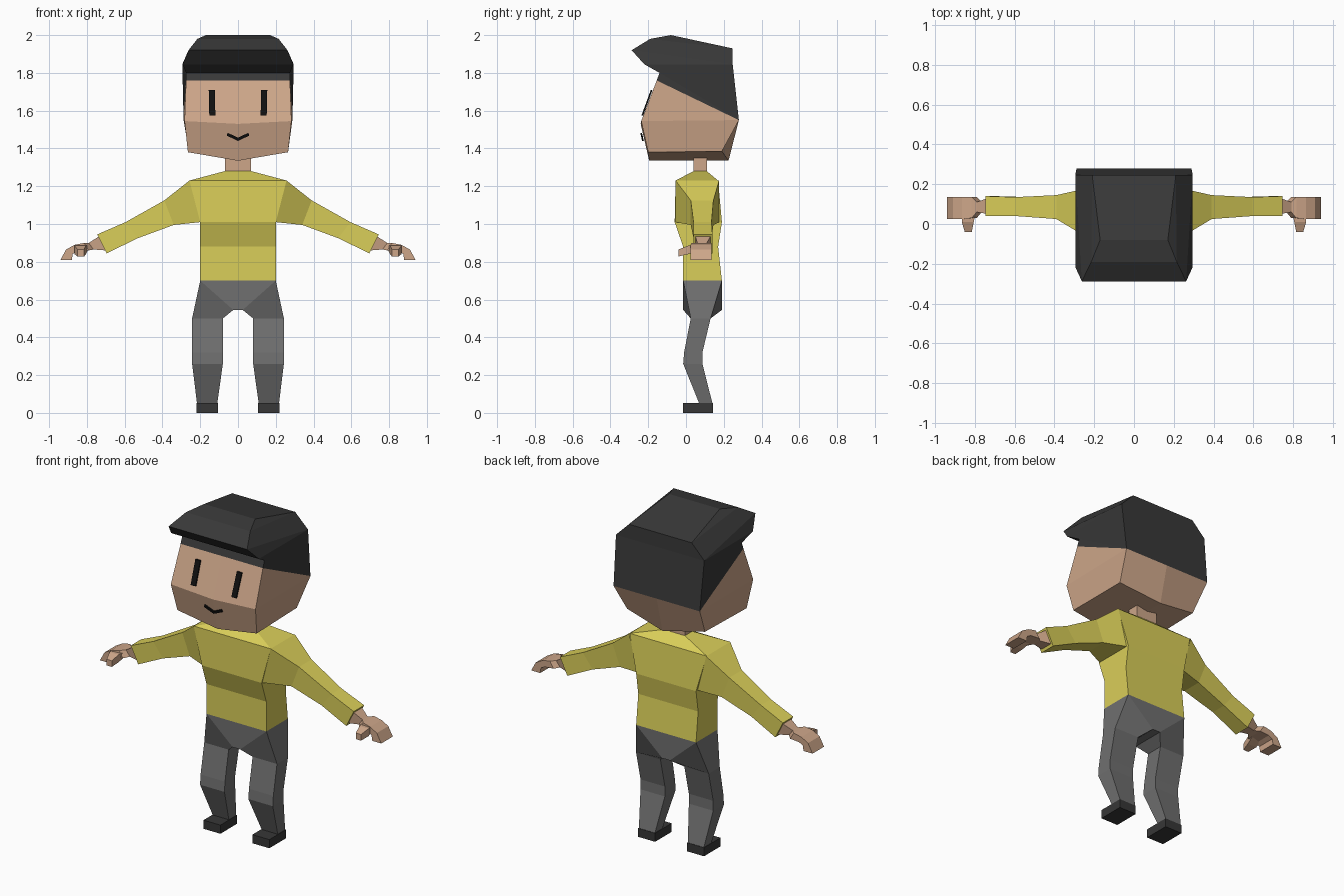
import bpy, bmesh

cube = bpy.data.objects.get("Cube")
if cube:
    bpy.data.objects.remove(cube, do_unlink=True)


def material(name, r, g, b):
    m = bpy.data.materials.new(name)
    m.use_nodes = True
    m.diffuse_color = (r, g, b, 1)
    m.node_tree.nodes["Principled BSDF"].inputs["Base Color"].default_value = (r, g, b, 1)
    return m


SKIN = material("skin", 0.61, 0.38, 0.25)
SHIRT = material("yellow_shirt", 0.70, 0.62, 0.10)
TROUSERS = material("grey_trousers", 0.16, 0.16, 0.16)
HAIR = material("dark_hair", 0.04, 0.04, 0.04)
SHOE = material("dark_shoe", 0.038, 0.038, 0.038)
INK = material("black_features", 0.005, 0.005, 0.005)


def loft(name, mat, rings, start=True, end=True, side=1):
    """Skin a list of matching rings; side=-1 mirrors the part across x."""
    bm = bmesh.new()
    vs = [[bm.verts.new((x * side, y, z)) for x, y, z in r] for r in rings]
    n = len(rings[0])
    for a, b in zip(vs, vs[1:]):
        for i in range(n):
            j = (i + 1) % n
            bm.faces.new((a[i], a[j], b[j], b[i]))
    for use, ring in ((start, vs[0]), (end, vs[-1])):
        if use and n == 6:      # split along the centre line
            bm.faces.new((ring[0], ring[1], ring[4], ring[5]))
            bm.faces.new((ring[1], ring[2], ring[3], ring[4]))
        elif use:
            bm.faces.new(ring)
    bmesh.ops.remove_doubles(bm, verts=bm.verts, dist=0.0005)
    bmesh.ops.recalc_face_normals(bm, faces=bm.faces)
    me = bpy.data.meshes.new(name)
    bm.to_mesh(me)
    bm.free()
    me.materials.append(mat)
    ob = bpy.data.objects.new(name, me)
    bpy.context.collection.objects.link(ob)
    return ob


def level(x0, x1, y0, y1, z):
    """Horizontal rectangle."""
    return [(x0, y0, z), (x1, y0, z), (x1, y1, z), (x0, y1, z)]


def slab(top, bottom, y0, y1):
    """Limb section from a top and a bottom (x, z) point."""
    (tx, tz), (bx, bz) = top, bottom
    return [(tx, y0, tz), (bx, y0, bz), (bx, y1, bz), (tx, y1, tz)]


def four(front, back):
    """Symmetric ring from a front and a back corner."""
    (fx, fy, fz), (bx, by, bz) = front, back
    return [(-fx, fy, fz), (fx, fy, fz), (bx, by, bz), (-bx, by, bz)]


def six(front, front_mid, back, back_mid):
    """Symmetric ring with extra points on the centre line."""
    a, b, c, d = four(front, back)
    return [a, (0, *front_mid), b, c, (0, *back_mid), d]


# Head, meeting the hair along a slanted hairline
brow, nape = (0.275, -0.155, 1.76), (0.288, 0.28, 1.55)
loft("head", SKIN, [
    six((0.265, -0.2, 1.38), (-0.195, 1.335), (0.26, 0.19, 1.385), (0.225, 1.335)),
    six((0.283, -0.237, 1.545), (-0.24, 1.53), nape, nape[1:]),
    six(brow, brow[1:], nape, nape[1:]),
], end=False)

# Hair with an overhanging fringe
crown_side, crown_back = (0.295, 0.247, 1.845), (0.21, 0.245, 1.93)
loft("hair", HAIR, [
    four(brow, nape),
    four((0.275, -0.14, 1.80), nape),
    four((0.293, -0.22, 1.845), crown_side),
    four((0.262, -0.288, 1.92), crown_side),
    four((0.215, -0.19, 1.98), crown_back),
    four((0.17, -0.08, 2.0), crown_back),
], start=False)


# Face plates follow the slope of the face
def face_y(z):
    if z > 1.53:
        return -0.239 + (z - 1.53) * 0.365
    return -0.24 + (1.53 - z) * 0.23


def plate(name, outline, side=1):
    loft(name, INK, [[(x, face_y(z) - d, z) for x, z in outline] for d in (0.004, 0.013)],
         side=side)


for side, label in ((1, "left"), (-1, "right")):
    plate(label + "_eye", [(0.12, 1.575), (0.152, 1.575), (0.155, 1.71), (0.122, 1.71)], side)
    plate(label + "_mouth_half", [(0, 1.44), (0.06, 1.468), (0.055, 1.483), (0, 1.457)], side)

# Neck and shirt body
loft("neck", SKIN, [level(-0.07, 0.07, 0.04, 0.11, z) for z in (1.26, 1.36)])
loft("shirt_body", SHIRT, [level(-w, w, y0, y1, z) for w, y0, y1, z in (
    (0.2, -0.015, 0.19, 0.70),
    (0.2, -0.015, 0.17, 0.88),
    (0.2, -0.06, 0.19, 1.01),
    (0.257, -0.055, 0.17, 1.23),
    (0.07, 0.04, 0.11, 1.28))])

# Trouser seat
loft("trouser_seat", TROUSERS, [
    [(-0.2, y, 0.7), (0.2, y, 0.7), (0.025, y, 0.545), (-0.025, y, 0.545)]
    for y in (-0.015, 0.19)])

for side, label in ((1, "left"), (-1, "right")):
    # Sleeve
    loft(label + "_sleeve", SHIRT, [
        slab((0.257, 1.23), (0.2, 1.01), -0.055, 0.175),
        slab((0.39, 1.125), (0.34, 0.995), 0.025, 0.145),
        slab((0.595, 1.01), (0.53, 0.925), 0.04, 0.135),
        slab((0.745, 0.945), (0.695, 0.845), 0.04, 0.14),
    ], start=False, side=side)
    # Hand with curled fingers
    loft(label + "_hand", SKIN, [
        slab((0.735, 0.935), (0.70, 0.86), 0.05, 0.13),
        slab((0.79, 0.9), (0.765, 0.865), 0.06, 0.11),
        slab((0.815, 0.9), (0.79, 0.86), 0.03, 0.135),
        slab((0.865, 0.89), (0.85, 0.855), 0.025, 0.135),
        slab((0.91, 0.865), (0.875, 0.842), 0.025, 0.135),
        slab((0.94, 0.81), (0.88, 0.81), 0.025, 0.135),
    ], side=side)
    # Thumb
    loft(label + "_thumb", SKIN, [
        [(x0, y, z0), (x1, y, z0), (x1, y, z1), (x0, y, z1)]
        for x0, x1, y, z0, z1 in (
            (0.795, 0.86, 0.06, 0.86, 0.888),
            (0.805, 0.865, 0.01, 0.84, 0.885),
            (0.815, 0.85, -0.04, 0.828, 0.865))], side=side)
    # Trouser leg, starting on the slanted hip edge
    hip = [(0.2, -0.015, 0.7), (0.025, -0.015, 0.545), (0.025, 0.19, 0.545), (0.2, 0.19, 0.7)]
    loft(label + "_trouser_leg", TROUSERS, [hip] + [
        level(x1, x0, y0, y1, z) for x0, x1, y0, y1, z in (
            (0.08, 0.243, 0.025, 0.13, 0.50),
            (0.08, 0.243, -0.01, 0.087, 0.32),
            (0.08, 0.243, -0.015, 0.087, 0.26),
            (0.11, 0.217, 0.07, 0.14, 0.05))], start=False, side=side)
    # Shoe
    loft(label + "_shoe", SHOE, [level(0.107, 0.22, -0.015, 0.142, z) for z in (0, 0.052)],
         side=side)
